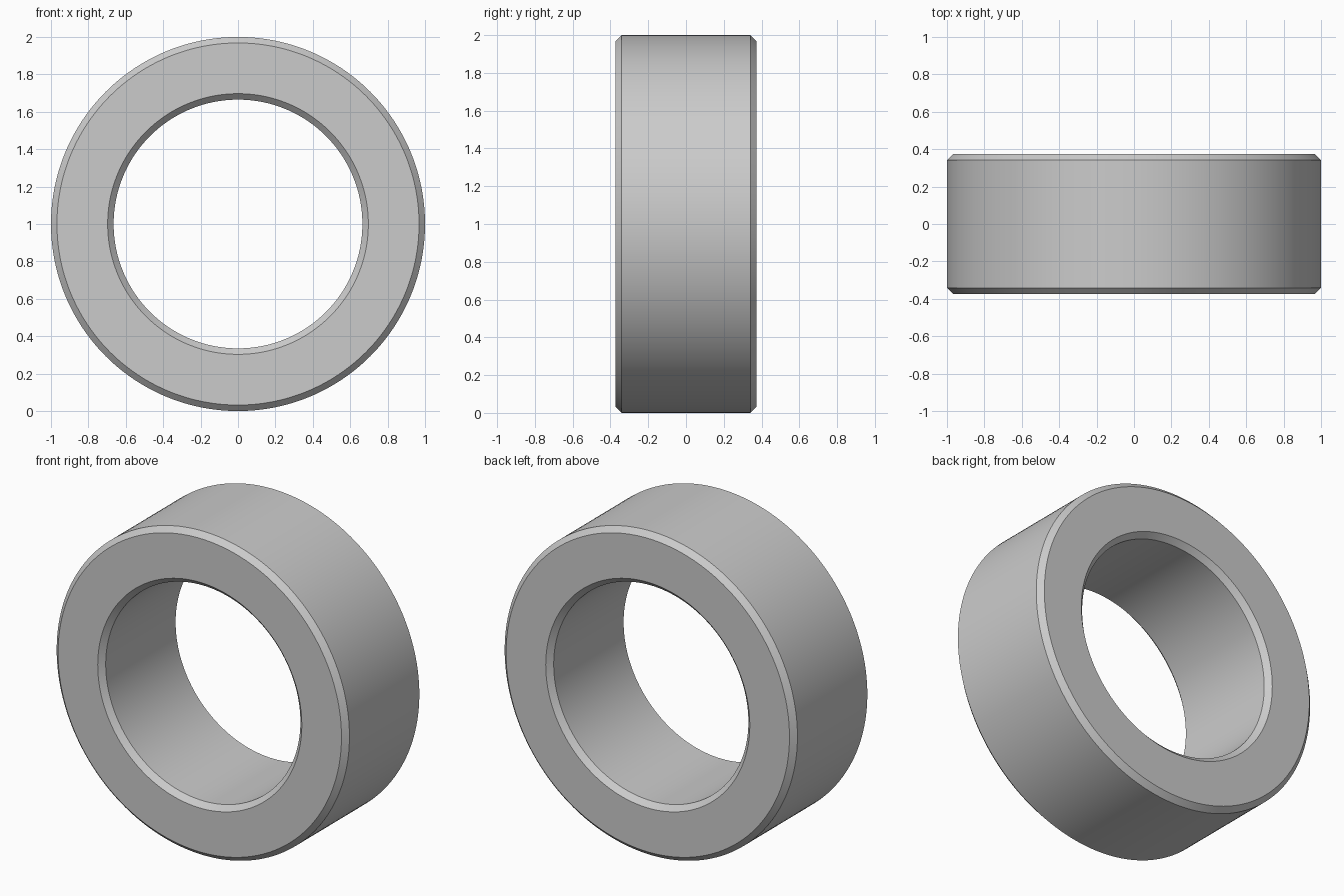
import bpy, bmesh, math
from mathutils import Matrix, Vector

if "Cube" in bpy.data.objects:
    bpy.data.objects.remove(bpy.data.objects["Cube"])

OUTER, INNER, HALF, CHAMFER, SIDES = 1.0, 0.665, 0.373, 0.032, 192

# Chamfered rectangular cross-section as (radius, y)
profile = [
    (INNER + CHAMFER, -HALF), (OUTER - CHAMFER, -HALF),
    (OUTER, -HALF + CHAMFER), (OUTER, HALF - CHAMFER),
    (OUTER - CHAMFER, HALF), (INNER + CHAMFER, HALF),
    (INNER, HALF - CHAMFER), (INNER, -HALF + CHAMFER),
]

# Revolve the section around the y axis
bm = bmesh.new()
loops = []
for i in range(SIDES):
    a = 2 * math.pi * i / SIDES
    loops.append([bm.verts.new((r * math.cos(a), y, 1 + r * math.sin(a))) for r, y in profile])
for i in range(SIDES):
    a, b = loops[i], loops[(i + 1) % SIDES]
    for j in range(len(profile)):
        k = (j + 1) % len(profile)
        bm.faces.new((a[j], a[k], b[k], b[j]))
bmesh.ops.recalc_face_normals(bm, faces=bm.faces)

# Ring object with smooth walls and sharp chamfer edges
mesh = bpy.data.meshes.new("bushing_ring")
bm.to_mesh(mesh)
bm.free()
ring = bpy.data.objects.new("bushing_ring", mesh)
bpy.context.collection.objects.link(ring)
bpy.context.view_layer.objects.active = ring
ring.select_set(True)
bpy.ops.object.shade_smooth_by_angle(angle=math.radians(30))
